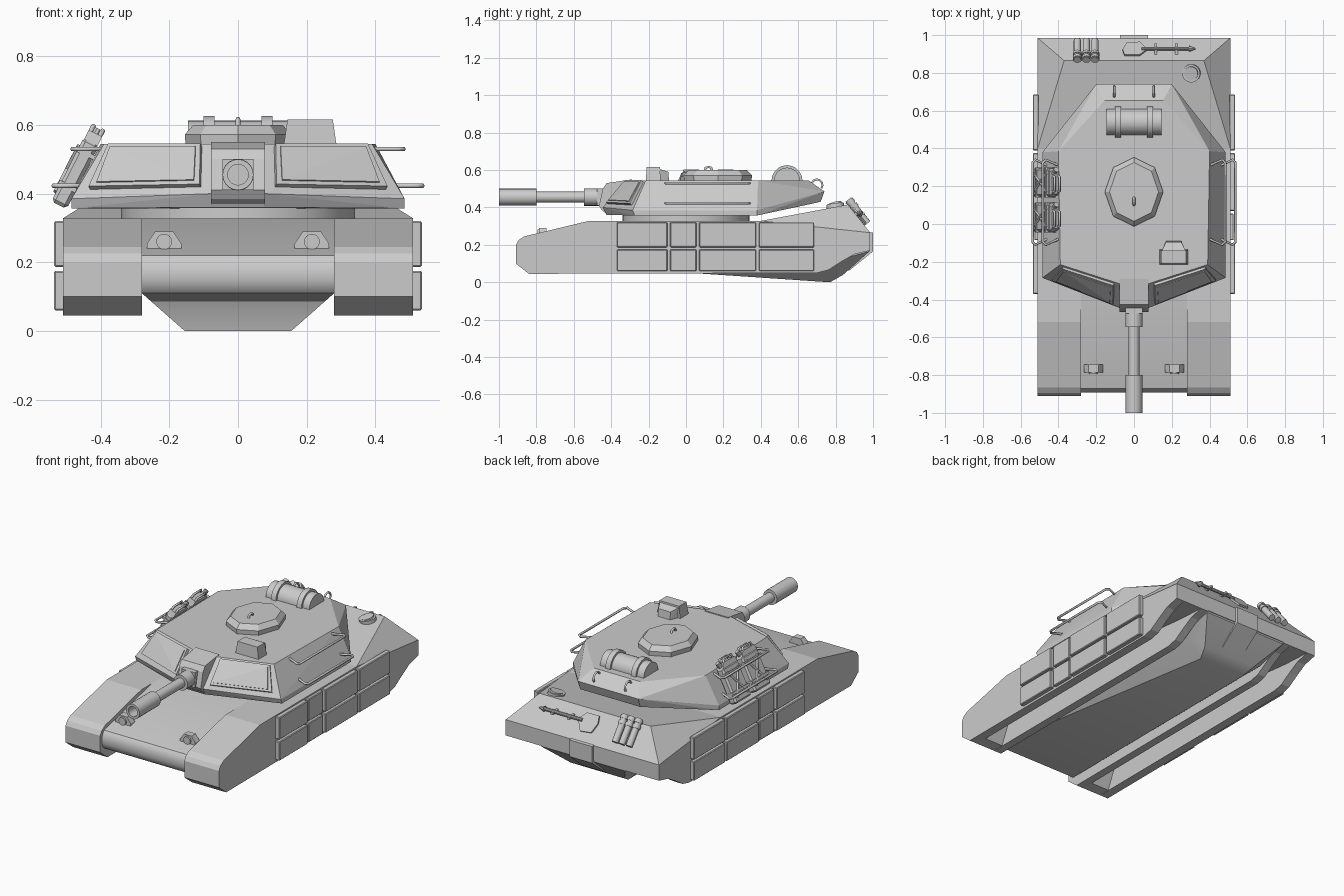
import bpy, bmesh, math
from mathutils import Vector, Matrix

if "Cube" in bpy.data.objects:
    bpy.data.objects.remove(bpy.data.objects["Cube"])


def finish(name, bm, smooth=False):
    bmesh.ops.recalc_face_normals(bm, faces=bm.faces[:])
    me = bpy.data.meshes.new(name)
    bm.to_mesh(me)
    bm.free()
    ob = bpy.data.objects.new(name, me)
    bpy.context.collection.objects.link(ob)
    if smooth:
        bpy.ops.object.select_all(action='DESELECT')
        bpy.context.view_layer.objects.active = ob
        ob.select_set(True)
        bpy.ops.object.shade_smooth_by_angle(angle=math.radians(35))
    return ob


def hull(name, pts, mirror=False, smooth=False):
    """Convex solid around the points, optionally mirrored in x."""
    pts = [Vector(p) for p in pts]
    if mirror:
        pts += [Vector((-p.x, p.y, p.z)) for p in pts]
    bm = bmesh.new()
    for p in pts:
        bm.verts.new(p)
    r = bmesh.ops.convex_hull(bm, input=bm.verts[:])
    junk = {v for v in r['geom_interior'] + r['geom_unused'] if isinstance(v, bmesh.types.BMVert)}
    bmesh.ops.delete(bm, geom=list(junk), context='VERTS')
    bmesh.ops.dissolve_limit(bm, angle_limit=0.01, verts=bm.verts[:], edges=bm.edges[:])
    return finish(name, bm, smooth)


def prism(name, prof, x0, x1):
    """Extrude a (y, z) profile from x0 to x1."""
    bm = bmesh.new()
    a = [bm.verts.new((x0, y, z)) for y, z in prof]
    f = bm.faces.new(a)
    r = bmesh.ops.extrude_face_region(bm, geom=[f])
    bmesh.ops.translate(bm, vec=(x1 - x0, 0, 0), verts=[v for v in r['geom'] if isinstance(v, bmesh.types.BMVert)])
    return finish(name, bm)


def box(name, lo, hi, m=Matrix(), bevel=0):
    lo, hi = Vector(lo), Vector(hi)
    bm = bmesh.new()
    bmesh.ops.create_cube(bm, size=1, matrix=Matrix.Translation((lo + hi) / 2) @ Matrix.Diagonal((*(hi - lo), 1)))
    if bevel:
        bmesh.ops.bevel(bm, geom=bm.edges[:], offset=bevel, segments=1, affect='EDGES')
    bm.transform(m)
    return finish(name, bm)


def cyl(name, p0, p1, r, r2=None, n=16):
    p0, p1 = Vector(p0), Vector(p1)
    d = p1 - p0
    m = Matrix.Translation((p0 + p1) / 2) @ d.to_track_quat('Z', 'Y').to_matrix().to_4x4()
    bm = bmesh.new()
    bmesh.ops.create_cone(bm, cap_ends=True, segments=n, radius1=r, radius2=r if r2 is None else r2,
                          depth=d.length, matrix=m)
    return finish(name, bm, n > 8)


def tube(name, pts, r):
    cu = bpy.data.curves.new(name, 'CURVE')
    cu.dimensions = '3D'
    cu.bevel_depth, cu.bevel_resolution, cu.use_fill_caps = r, 1, True
    sp = cu.splines.new('POLY')
    sp.points.add(len(pts) - 1)
    for q, p in zip(sp.points, pts):
        q.co = (*p, 1)
    ob = bpy.data.objects.new(name, cu)
    bpy.context.collection.objects.link(ob)


# hull: central body with wedge belly, and raised engine deck
hull("central_hull", [(.28, -.872, .22), (.28, -.885, .205), (.28, -.893, .18), (.28, -.893, .15), (.28, -.885, .125),
                      (.28, -.87, .11), (.28, -.42, .328), (.28, .42, .328), (.155, .77, 0), (.28, .78, .11),
                      (.18, .84, .04), (.28, .98, .165), (.28, .98, .27)], True, True)
hull("engine_deck", [(.51, .40, .328), (.37, .865, .415), (.51, .985, .265), (.51, .985, .175), (.51, .40, .22)], True)

# fenders: channel open underneath
top = [(-.84, .045), (-.91, .10), (-.91, .20), (-.895, .225), (-.865, .245), (-.52, .328), (.40, .328),
       (.985, .265), (.985, .17)]
rail = top + [(.90, .15), (.83, .11), (.76, .065), (.70, .05)]
roof = top + [(.80, .18), (.60, .20), (-.70, .20), (-.77, .048)]
# side armour panels as (y0, y1, thickness)
panels = [(-.37, -.10, .025), (-.085, .055, .018), (.07, .375, .025), (.39, .685, .025)]
for s in (1, -1):
    prism("fender_inner_wall", rail, s * .28, s * .33)
    prism("fender_top", roof, s * .33, s * .455)
    prism("fender_outer_wall", rail, s * .455, s * .51)
    for y0, y1, t in panels:
        for z0, z1 in ((.06, .175), (.187, .32)):
            a, b = sorted((s * .505, s * (.51 + t)))
            box("side_panel", (a, y0, z0), (b, y1, z1), bevel=.004)
    # headlamps
    c = s * .215
    hull("headlamp_housing", [(c + i * w, y, z) for i in (1, -1) for w, y, z in
                              ((.05, -.785, .235), (.05, -.785, .255), (.026, -.785, .29),
                               (.05, -.745, .235), (.05, -.745, .255), (.026, -.745, .29))])
    cyl("headlamp_lens", (c, -.795, .26), (c, -.78, .26), .023)

# turret ring and turret
cyl("turret_ring", (0, 0, .32), (0, 0, .37), .34, n=32)
cheek = [(.075, -.445, .40), (.485, -.285, .385), (.39, -.215, .545), (.08, -.315, .545)]
hull("turret", cheek + [(.075, -.425, .36), (.485, -.275, .357), (.485, .38, .357), (.485, .38, .385),
                        (.20, .72, .43), (.20, .74, .485), (.40, .385, .545), (.155, .655, .545)], True)
# cheek armour plates with raised rims
A, B, C, D = [Vector(p) for p in cheek]
n = (B - A).cross(D - A).normalized()


def on_cheek(u, v, h=0):
    return (A.lerp(B, u)).lerp(D.lerp(C, u), v) + n * h


for s in (1, -1):
    for name, uv, h in (("cheek_plate", [(.08, .13), (.90, .16), (.93, .94), (.08, .94)], .016),
                        ("cheek_plate_face", [(.12, .2), (.85, .22), (.89, .87), (.12, .87)], .021)):
        pts = [on_cheek(u, v, k) for u, v in uv for k in (-.01, h)]
        hull(name, [(s * p.x, p.y, p.z) for p in pts])
    # side rails
    for x0, x1, z in ((.40, .482, .53), (.46, .537, .423)):
        tube("side_rail", [(s * x0, -.08, z), (s * (x1 - .015), -.11, z), (s * x1, -.095, z), (s * x1, .325, z),
                           (s * (x1 - .015), .34, z), (s * x0, .31, z)], .007)
    # lifting handles at the turret rear
    tube("rear_handle", [(s * .105, .70 + .03 * math.cos(a), .52 + .03 * math.sin(a))
                         for a in [math.radians(220 - 32 * i) for i in range(9)]], .006)

# mantlet and gun with hollow muzzle
prism("mantlet", [(-.42, .362), (-.45, .385), (-.465, .41), (-.445, .50), (-.425, .53), (-.29, .55), (-.29, .362)],
      -.078, .078)
box("mantlet_block", (-.045, -.475, .41), (.045, -.43, .50))
bm = bmesh.new()
prof = [(0, -.40), (.046, -.40), (.046, -.545), (.029, -.545), (.029, -.80), (.045, -.80), (.045, -1.0),
        (.03, -1.0), (.03, -.93), (0, -.93)]
vs = [bm.verts.new((r, y, 0)) for r, y in prof]
es = [bm.edges.new(p) for p in zip(vs, vs[1:])]
bmesh.ops.spin(bm, geom=vs + es, cent=(0, 0, 0), axis=(0, 1, 0), angle=2 * math.pi, steps=20)
bmesh.ops.remove_doubles(bm, verts=bm.verts[:], dist=1e-5)
bm.transform(Matrix.Translation((0, 0, .455)))
finish("gun_barrel", bm, True)


# octagonal commander hatch
def octagon(rx, ry, z):
    return [(rx * math.sin(i * math.pi / 4), .17 + ry * math.cos(i * math.pi / 4), z) for i in range(8)]


hull("hatch", octagon(.152, .18, .54) + octagon(.155, .183, .572) + octagon(.13, .155, .60))
tube("hatch_handle", [(0, .14, .595), (0, .135, .612), (0, .12, .617), (0, .105, .612), (0, .10, .595)], .007)

# periscope sight
hull("sight_front", [(.21 + i * w, y, z) for i in (1, -1) for w, y, z in
                     ((.077, -.215, .54), (.066, -.21, .615), (.077, -.135, .54), (.066, -.14, .615))])
hull("sight_rear", [(.21 + i * w, y, z) for i in (1, -1) for w, y, z in
                    ((.062, -.14, .54), (.062, -.14, .605), (.04, -.09, .54), (.04, -.095, .59))])

# bedroll with straps
cyl("bedroll", (-.145, .54, .543), (.145, .54, .543), .07, n=20)
for x in (-.085, .085):
    cyl("bedroll_strap", (x - .016, .54, .543), (x + .016, .54, .543), .083, n=20)

# two fuel cans leaning on the left side
for y in (.035, .22):
    m = Matrix.Translation((-.467, y, .473)) @ Matrix.Rotation(math.radians(27), 4, 'Y')
    box("fuel_can", (-.025, -.075, -.12), (.025, .075, .09), m, .01)
    hull("fuel_can_shoulder", [m @ Vector(p) for x in (-.022, .022) for p in
                               ((x, -.07, .085), (x, .07, .085), (x, .045, .115), (x, -.06, .115))])
    for x in (-.015, .015):
        tube("can_handle", [m @ Vector((x, a, b)) for a, b in ((-.05, .11), (-.045, .132), (.03, .132), (.035, .11))], .007)
    cyl("can_cap", m @ Vector((0, .05, .09)), m @ Vector((0, .068, .125)), .014, n=10)
    for k in (1, -1):
        tube("can_cross_rib", [m @ Vector((-.026, -.05 * k, -.09)), m @ Vector((-.026, .05 * k, .06))], .007)
    for z in (-.06, .05):
        box("can_strap", (-.031, -.079, z - .007), (.031, .079, z + .007), m)


# tools on the rear slope
def slope(x, t, h):
    return Vector((x, .865 + .12 * t + .78 * h, .415 - .15 * t + .625 * h))


for x in (-.30, -.252, -.207):
    cyl("rear_canister", slope(x, -.1, .02), slope(x, .75, .02), .019, n=12)
    for t in (-.02, .15):
        cyl("canister_band", slope(x, t - .05, .02), slope(x, t + .05, .02), .024, n=12)
cyl("shovel_handle", slope(.04, .4, .02), slope(.29, .4, .02), .010, n=10)
cyl("shovel_grip", slope(.29, .4, .02), slope(.325, .4, .02), .017, .004, n=8)
hull("shovel_blade", [slope(x, t, h) for x, t in ((-.06, .38), (-.05, .15), (.03, .15), (.07, .4), (.03, .72), (-.04, .68))
                      for h in (.008, .018)])
for x in (.115, .225):
    box("shovel_clip", slope(x - .007, .28, 0), slope(x + .007, .52, .035))
cyl("fuel_filler", (.305, .80, .395), (.302, .797, .417), .048, n=20)
cyl("fuel_filler_lid", (.305, .80, .41), (.302, .797, .423), .036, n=20)

# rear access plate
prism("rear_plate", [(.97, .27), (1.0, .265), (1.0, .165), (.87, .06), (.86, .09), (.97, .17)], -.075, .075)
